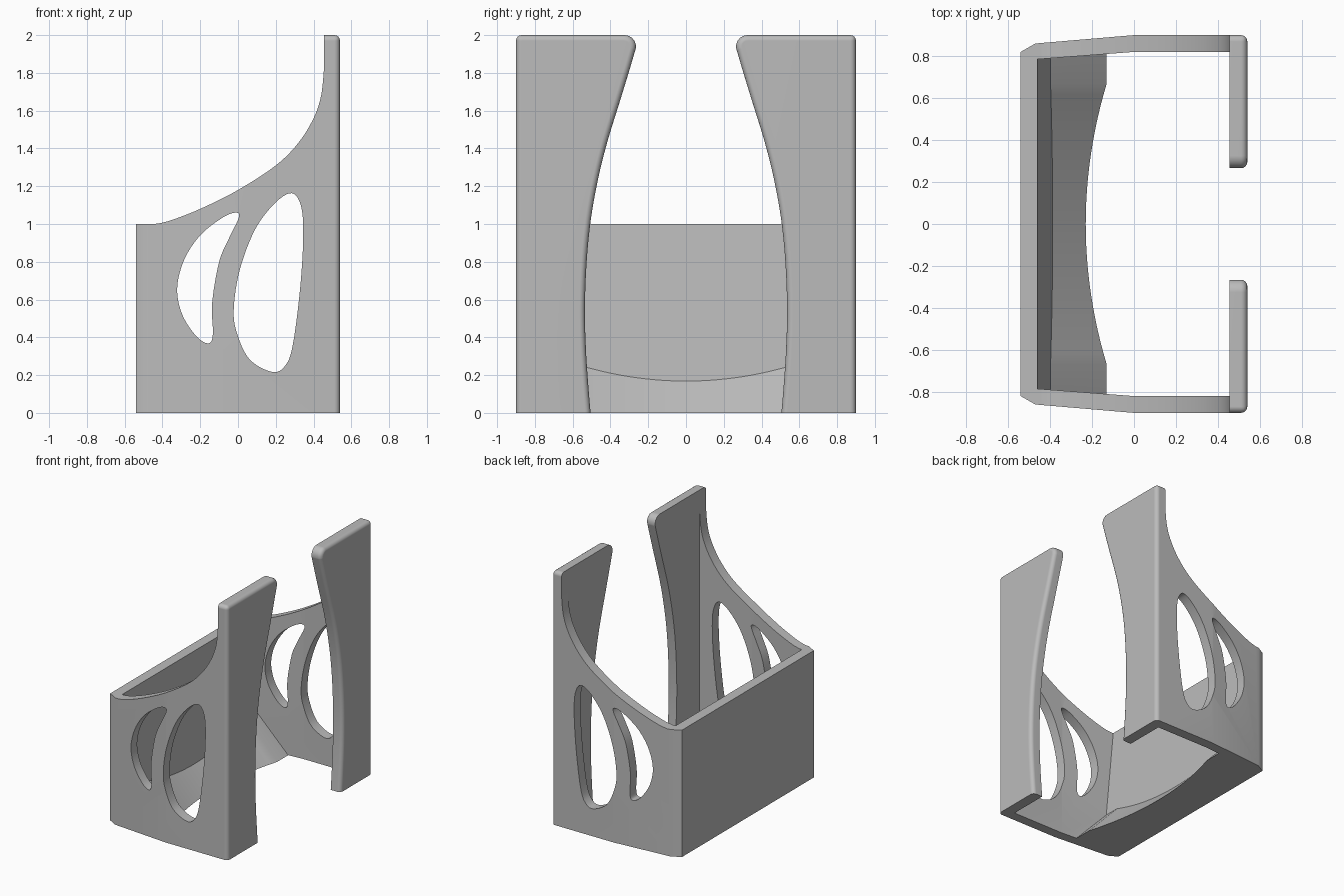
import bpy, bmesh, math
from mathutils import Vector

if "Cube" in bpy.data.objects:
    bpy.data.objects.remove(bpy.data.objects["Cube"], do_unlink=True)


def smooth_path(points, closed=False, steps=6):
    """Catmull-Rom curve through a few points."""
    p = [Vector(q) for q in points]
    n = len(p)
    out = []
    for i in range(n if closed else n - 1):
        if closed:
            a, b, c, d = (p[(i + k) % n] for k in (-1, 0, 1, 2))
        else:
            a, b, c, d = p[max(i - 1, 0)], p[i], p[i + 1], p[min(i + 2, n - 1)]
        for s in range(steps):
            t = s / steps
            out.append(0.5 * (2 * b + (c - a) * t + (2 * a - 5 * b + 4 * c - d) * t * t
                              + (3 * b - a - 3 * c + d) * t ** 3))
    if not closed:
        out.append(p[-1])
    return [tuple(q) for q in out]


def loft(name, sections):
    """Closed solid through matching cross-sections."""
    bm = bmesh.new()
    rings = [[bm.verts.new(v) for v in ring] for ring in sections]
    for r, q in zip(rings, rings[1:]):
        for i in range(len(r)):
            j = (i + 1) % len(r)
            bm.faces.new((r[i], r[j], q[j], q[i]))
    bm.faces.new(rings[0])
    bm.faces.new(rings[-1])
    bmesh.ops.recalc_face_normals(bm, faces=bm.faces)
    mesh = bpy.data.meshes.new(name)
    bm.to_mesh(mesh)
    bm.free()
    obj = bpy.data.objects.new(name, mesh)
    bpy.context.collection.objects.link(obj)
    return obj


def prism(name, pts, axis, lo, hi):
    place = {"x": lambda p, d: (d, p[0], p[1]),
             "y": lambda p, d: (p[0], d, p[1]),
             "z": lambda p, d: (p[0], p[1], d)}[axis]
    return loft(name, [[place(p, d) for p in pts] for d in (lo, hi)])


def mirrored(half):
    return half + [(a, -b) for a, b in reversed(half)]


def combine(body, other, operation):
    mod = body.modifiers.new(operation, "BOOLEAN")
    mod.operation, mod.solver, mod.object = operation, "EXACT", other
    bpy.context.view_layer.objects.active = body
    bpy.ops.object.modifier_apply(modifier=mod.name)
    bpy.data.objects.remove(other, do_unlink=True)


# Outer block with chamfered rear corners
holder = prism("holder_body", mirrored([(-.54, .82), (-.47, .86), (0, .9), (.54, .9)]), "z", 0, 2)


# Inner space, with a rear wall that thickens downwards
def inner_ring(z):
    back = -.46 + (1 - z) * .0875
    return [(x, y, z) for x, y in mirrored([(back, .82 + .076 * back), (0, .82), (.455, .82)])]


combine(holder, loft("inner_space", [inner_ring(-.1), inner_ring(2.1)]), "DIFFERENCE")

# Sweeping top edge of the side walls
sweep = smooth_path([(-.44, 1), (-.36, 1.018), (-.2, 1.08), (0, 1.18), (.2, 1.31),
                     (.32, 1.43), (.4, 1.56), (.44, 1.68), (.455, 1.82)])
combine(holder, prism("top_sweep", [(-.7, 1)] + sweep + [(.455, 2.2), (-.7, 2.2)], "y", -1.2, 1.2),
        "DIFFERENCE")

# Curved opening between the two front uprights, with rounded tips
edge = smooth_path([(.49, -.1), (.505, 0), (.528, .3), (.535, .55), (.526, .8), (.503, 1.03),
                    (.463, 1.25), (.415, 1.44), (.35, 1.65), (.304, 1.8), (.268, 1.922)], steps=4)
tip = [(.325 + .06 * math.cos(a), 1.94 + .06 * math.sin(a))
       for a in (math.radians(190 - 20 * i) for i in range(6))]
half = edge + tip + [(.325, 2.2)]
opening = half + [(-y, z) for y, z in reversed(half)]
combine(holder, prism("front_opening", opening, "x", .4, 1), "DIFFERENCE")

# Leaf-shaped holes through both side walls
small_leaf = [(-.008, 1.06), (-.08, 1.035), (-.2, .94), (-.285, .81), (-.322, .66), (-.295, .52),
              (-.22, .405), (-.155, .368), (-.133, .42), (-.137, .58), (-.1, .8), (-.045, .93),
              (.003, 1.03)]
large_leaf = [(.285, 1.163), (.335, 1.09), (.345, .92), (.328, .65), (.29, .36), (.25, .25),
              (.18, .217), (.06, .285), (-.008, .43), (-.022, .56), (.01, .76), (.09, .97),
              (.195, 1.11)]
for name, leaf in (("small_leaf", small_leaf), ("large_leaf", large_leaf)):
    combine(holder, prism(name, smooth_path(leaf, closed=True), "y", -1.2, 1.2), "DIFFERENCE")

# Sloping floor ledge with a hollowed front edge
stations = [-.825] + [-.67 + 1.34 * i / 24 for i in range(25)] + [.825]
ledge = []
for y in stations:
    front = -.23 + .1 * (min(abs(y), .67) / .67) ** 2
    ledge.append([(-.5, y, 0), (front, y, 0), (-.5, y, (front + .5) * 1.07)])
combine(holder, loft("floor_ledge", ledge), "UNION")

# Rounded outer edges of the uprights
bm = bmesh.new()
bm.from_mesh(holder.data)
bmesh.ops.remove_doubles(bm, verts=bm.verts, dist=.0002)
bmesh.ops.dissolve_limit(bm, angle_limit=.002, verts=bm.verts, edges=bm.edges)


def is_rounded(e):
    a, b = (v.co for v in e.verts)
    if e.calc_face_angle(0) < .5 or max(a.z, b.z) < .001:
        return False
    on_front = min(a.x, b.x) > .539
    on_corner = min(a.z, b.z) > 1.999 and min(abs(a.y), abs(b.y)) > .899
    return on_front or on_corner


bmesh.ops.bevel(bm, geom=[e for e in bm.edges if is_rounded(e)], offset=.03, segments=4,
                profile=.5, affect="EDGES", clamp_overlap=False)
bmesh.ops.recalc_face_normals(bm, faces=bm.faces)
bm.to_mesh(holder.data)
bm.free()

# Single grey finish and smooth shading
grey = bpy.data.materials.new("plain_grey")
grey.use_nodes = True
colour = (.5, .5, .5, 1)
grey.diffuse_color = colour
grey.node_tree.nodes["Principled BSDF"].inputs["Base Color"].default_value = colour
holder.data.materials.clear()
holder.data.materials.append(grey)

bpy.ops.object.select_all(action="DESELECT")
holder.select_set(True)
bpy.context.view_layer.objects.active = holder
bpy.ops.object.shade_smooth_by_angle(angle=math.radians(30))
weighted = holder.modifiers.new("even_shading", "WEIGHTED_NORMAL")
weighted.keep_sharp = True
